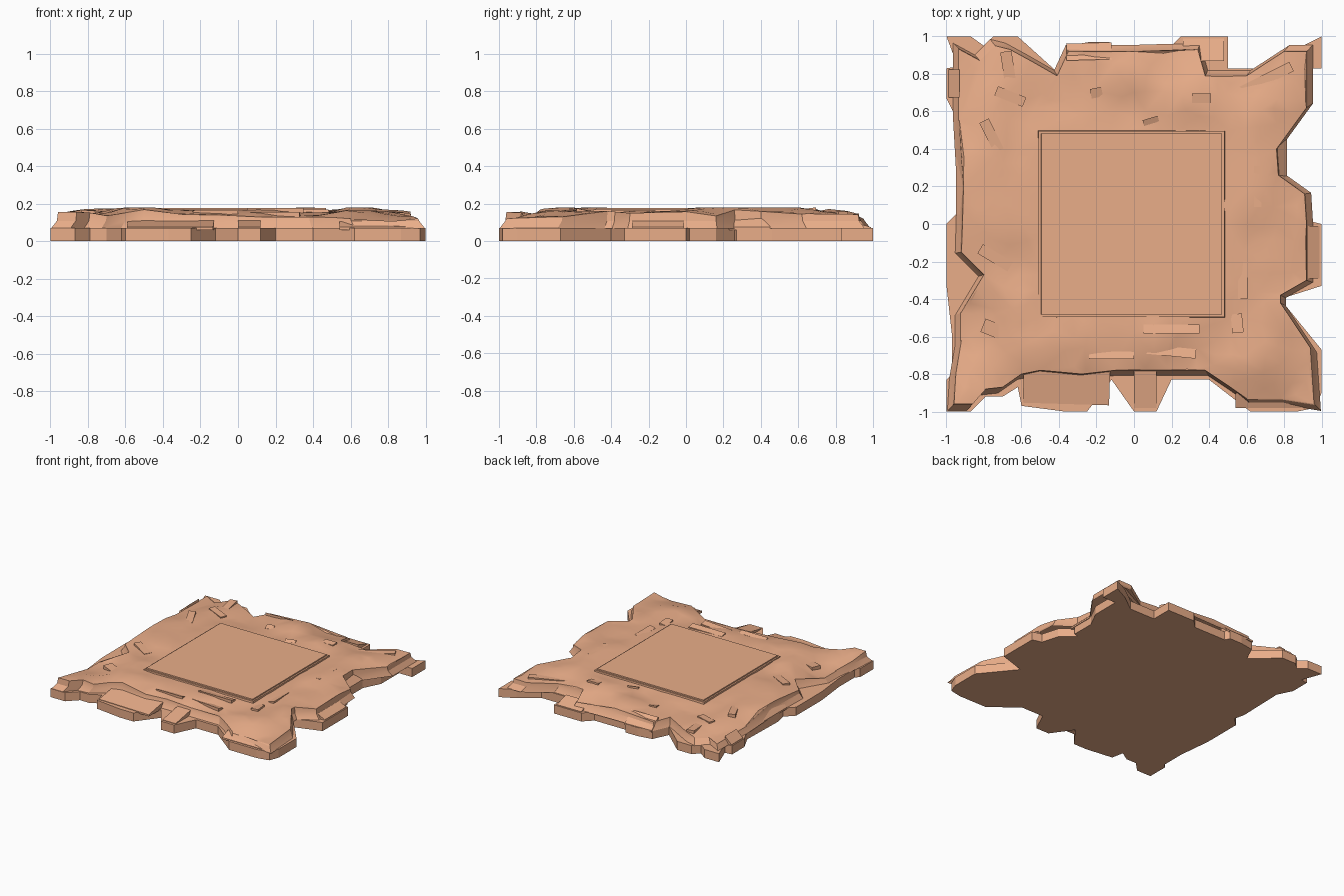
import bpy, bmesh, random
from math import radians
from mathutils import Vector, noise
from mathutils.geometry import delaunay_2d_cdt

if "Cube" in bpy.data.objects:
    bpy.data.objects.remove(bpy.data.objects["Cube"])

random.seed(4)
mat = bpy.data.materials.new("clay")
mat.diffuse_color = (0.82, 0.42, 0.25, 1)
mat.use_nodes = True
mat.node_tree.nodes["Principled BSDF"].inputs["Base Color"].default_value = mat.diffuse_color


def finish(bm, name, smooth=False):
    bmesh.ops.recalc_face_normals(bm, faces=bm.faces)
    me = bpy.data.meshes.new(name)
    bm.to_mesh(me)
    bm.free()
    ob = bpy.data.objects.new(name, me)
    bpy.context.collection.objects.link(ob)
    me.materials.append(mat)
    if smooth:
        bpy.ops.object.select_all(action='DESELECT')
        ob.select_set(True)
        bpy.context.view_layer.objects.active = ob
        bpy.ops.object.shade_smooth_by_angle(angle=radians(25))
    return ob


def prism(name, pts, z0, z1, inset=1.0, tops=None):
    bm = bmesh.new()
    lo = [bm.verts.new((x, y, z0)) for x, y in pts]
    hi = [bm.verts.new((x * inset, y * inset, tops[i] if tops else z1))
          for i, (x, y) in enumerate(pts)]
    n = len(pts)
    bm.faces.new(lo[::-1])
    bm.faces.new(hi)
    for i in range(n):
        bm.faces.new((lo[i], lo[(i + 1) % n], hi[(i + 1) % n], hi[i]))
    return finish(bm, name)


# Ragged lower ledge
lower = [(-1, -1), (-.87, -1), (-.79, -.92), (-.70, -.92), (-.62, -.87), (-.60, -.97),
         (-.37, -1), (-.25, -1), (-.12, -.83), (0, -1), (.12, -1), (.20, -.83),
         (.40, -.83), (.62, -1), (.87, -1), (.97, -.98), (1, -.90), (1, -.67),
         (.78, -.40), (1, -.33), (1, 0), (.92, .02), (.88, .16), (.77, .26),
         (.81, .27), (.81, .46), (.88, .60), (.88, .83), (1, .83), (1, 1), (.88, .94),
         (.73, .83), (.50, .83), (.50, 1), (.25, 1), (.18, .93), (-.11, .93),
         (-.13, .97), (-.24, .97), (-.36, .95), (-.42, .82), (-.62, 1), (-.75, 1),
         (-.80, .95), (-.87, 1), (-1, 1), (-.94, .84), (-1, .83), (-1, .67),
         (-.94, .55), (-.95, .16), (-.93, .07), (-1, 0), (-1, -.33), (-.97, -.60),
         (-.97, -.80), (-1, -.83)]
prism("lower_ledge", lower, 0, .07)

# Upper terrain: sloping rim walls and an uneven triangulated top
upper = [(-.96, -.96), (-.86, -.96), (-.79, -.88), (-.70, -.87), (-.60, -.80),
         (-.50, -.78), (-.28, -.80), (-.10, -.78), (.12, -.78), (.38, -.78), (.50, -.86),
         (.60, -.93), (.78, -.93), (.96, -.96), (.94, -.66), (.78, -.42), (.78, -.38),
         (.92, -.30), (.92, 0), (.91, .16), (.77, .26), (.76, .40), (.92, .62),
         (.92, .92), (.80, .92), (.60, .79), (.38, .79), (.34, .93), (0, .92),
         (-.35, .92), (-.41, .79), (-.55, .87), (-.66, .93), (-.74, .95), (-.82, .87),
         (-.93, .93), (-.93, .55), (-.91, .20), (-.92, -.15), (-.80, -.27),
         (-.92, -.47), (-.92, -.62), (-.95, -.80)]


def height(x, y):
    m = max(abs(x), abs(y))
    n = noise.noise(Vector((x * 3.6, y * 3.6, 2.5)))
    z = .152 + .055 * n - .03 * max(0, (m - .72) / .28)
    k = min(1, max(0, (m - .5) / .12))
    return min(.18, max(.1, .156 * (1 - k) + z * k))


pts = [Vector(p) for p in upper]
n = len(pts)
s = .085
for i in range(-12, 13):
    for j in range(-12, 13):
        x, y = i * s + random.uniform(-.03, .03), j * s + random.uniform(-.03, .03)
        if max(abs(x), abs(y)) < 1:
            pts.append(Vector((x, y)))
res = delaunay_2d_cdt(pts, [], [list(range(n))], 1, 1e-5)
bm = bmesh.new()
vs = [bm.verts.new((p.x, p.y, height(p.x, p.y))) for p in res[0]]
for f in res[2]:
    bm.faces.new([vs[i] for i in f])
bmesh.ops.delete(bm, geom=[v for v in bm.verts if not v.link_faces], context='VERTS')
rim = [e for e in bm.edges if len(e.link_faces) == 1]
for scale, z in ((1.006, .108), (1.032, .068)):
    out = bmesh.ops.extrude_edge_only(bm, edges=rim)["geom"]
    for v in [g for g in out if isinstance(g, bmesh.types.BMVert)]:
        v.co.x = max(-1, min(1, v.co.x * scale))
        v.co.y = max(-1, min(1, v.co.y * scale))
        v.co.z = z
    rim = [g for g in out if isinstance(g, bmesh.types.BMEdge) and len(g.link_faces) == 1]
finish(bm, "rocky_terrain", True)


def turned_quad(x, y, w, d, turn):
    return [(x + a * w / 2 - b * turn * d / 2, y + b * d / 2 + a * turn * w / 2)
            for a, b in ((-1, -1), (1, -1), (1, 1), (-1, 1))]


# Broken rock shelves on the rim, sloping down outward: x, y, width, depth, turn, top
shelves = [(-.36, -.86, .46, .20, -.03, .115), (.06, -.87, .12, .22, 0, .115),
           (.72, -.94, .36, .08, 0, .105), (.95, -.15, .08, .28, 0, .115),
           (.79, .34, .05, .22, 0, .12), (-.24, .92, .24, .09, .03, .15),
           (.37, .93, .22, .12, 0, .11), (-.96, .75, .06, .15, 0, .13),
           (-.93, .2, .04, .3, 0, .115)]
for i, (x, y, w, d, turn, z) in enumerate(shelves):
    quad = turned_quad(x, y, w, d, turn)
    far = [abs(py) > abs(y) if abs(y) > abs(x) else abs(px) > abs(x) for px, py in quad]
    prism(f"rim_shelf_{i + 1}", quad, .06, 0, tops=[.074 if f else z for f in far])

# Tilted strata flakes: one edge breaks out of the terrain, the other sinks in
flakes = [(-.76, .47, .05, .16, .5), (-.67, .83, .06, .18, .15), (-.74, -.18, .16, .05, -.6),
          (-.73, -.57, .15, .07, -.4), (.58, -.30, .05, .20, 0), (.55, -.53, .06, .10, .1),
          (.20, -.68, .26, .05, -.1), (.20, -.56, .30, .05, 0), (-.12, -.70, .24, .04, 0),
          (-.20, .70, .06, .05, .2), (.36, .67, .10, .05, 0), (.09, .55, .08, .03, .3),
          (.66, .20, .04, .22, 0), (-.66, .68, .15, .05, -.4), (.70, .77, .28, .05, .5)]
for i, (x, y, w, d, turn) in enumerate(flakes):
    quad = turned_quad(x, y, w, d, turn)
    base = height(x, y)
    far = [max(abs(px), abs(py)) > max(abs(x), abs(y)) for px, py in quad]
    tops = [min(.18, base + (.012 if f else .0)) for f in far]
    prism(f"rock_flake_{i + 1}", quad, base - .04, 0, tops=tops)


# Square centre pad with a stepped border
def square(h):
    return [(a * h - .013, b * h) for a, b in ((-1, -1), (1, -1), (1, 1), (-1, 1))]


prism("pad_border", square(.503), .12, .168, .985)
prism("centre_pad", square(.489), .12, .177, .985)
